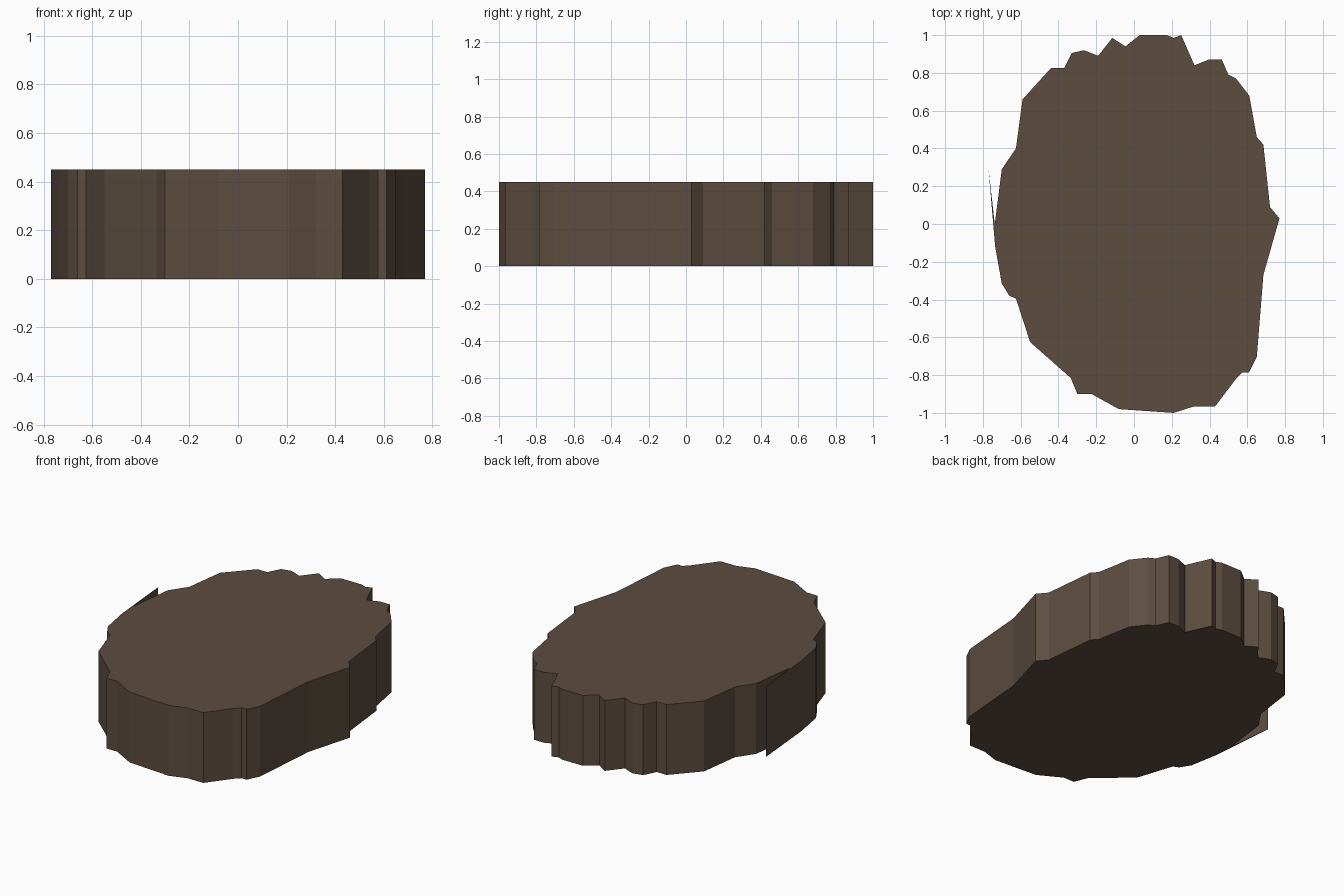
import bpy, bmesh

HEIGHT = 0.45

# Ragged oval outline, counter-clockwise from the right tip
outline = [
    (0.77, 0.03), (0.72, 0.09), (0.685, 0.42), (0.65, 0.46), (0.61, 0.68),
    (0.54, 0.77), (0.50, 0.79), (0.465, 0.87), (0.395, 0.87), (0.32, 0.84),
    (0.25, 1.0), (0.21, 0.985), (0.175, 1.0), (0.03, 1.0), (-0.045, 0.94),
    (-0.115, 0.985), (-0.19, 0.89), (-0.265, 0.92), (-0.33, 0.905),
    (-0.37, 0.825), (-0.44, 0.825), (-0.59, 0.66), (-0.625, 0.40),
    (-0.70, 0.29), (-0.737, 0.0), (-0.77, 0.29), (-0.742, -0.04),
    (-0.735, -0.12), (-0.70, -0.315), (-0.66, -0.38), (-0.625, -0.395),
    (-0.55, -0.625), (-0.335, -0.815), (-0.30, -0.90), (-0.225, -0.90),
    (-0.08, -0.98), (0.21, -1.0), (0.32, -0.965), (0.43, -0.965),
    (0.54, -0.82), (0.575, -0.785), (0.61, -0.785), (0.65, -0.705),
    (0.685, -0.27),
]

mat = bpy.data.materials.new("dark brown earth")
mat.diffuse_color = (0.107, 0.074, 0.051, 1)

# Slab: outline face extruded straight up
bm = bmesh.new()
base = bm.faces.new([bm.verts.new((x, y, 0)) for x, y in outline])
side = bmesh.ops.extrude_face_region(bm, geom=[base], use_keep_orig=True)
top = [v for v in side["geom"] if isinstance(v, bmesh.types.BMVert)]
bmesh.ops.translate(bm, vec=(0, 0, HEIGHT), verts=top)
bmesh.ops.recalc_face_normals(bm, faces=bm.faces)
mesh = bpy.data.meshes.new("ground_slab")
bm.to_mesh(mesh)
bm.free()
mesh.materials.append(mat)
slab = bpy.data.objects.new("ground_slab", mesh)
bpy.context.collection.objects.link(slab)
